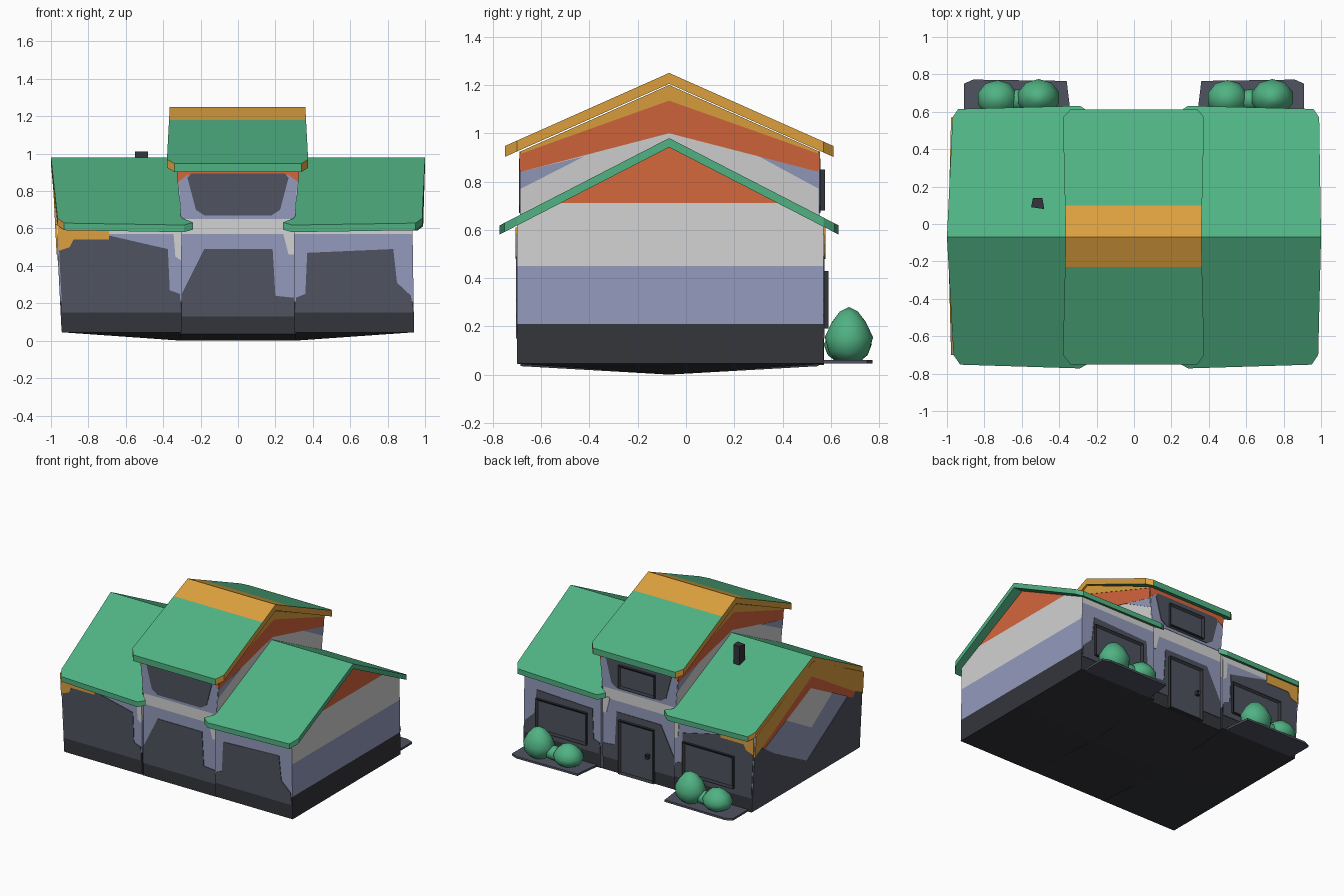
import bpy, bmesh
from mathutils import Vector

cube = bpy.data.objects.get("Cube")
if cube:
    bpy.data.objects.remove(cube, do_unlink=True)


# Colours, given as display values and stored linear
def material(name, *rgb):
    lin = [((c / 255 + 0.055) / 1.055) ** 2.4 for c in rgb] + [1]
    m = bpy.data.materials.new(name)
    m.use_nodes = True
    m.diffuse_color = lin
    m.node_tree.nodes["Principled BSDF"].inputs["Base Color"].default_value = lin
    return m


MATS = [material("roof_green", 80, 178, 131), material("gold", 220, 160, 62),
        material("orange", 212, 102, 60), material("light_grey", 210, 210, 210),
        material("lavender", 148, 155, 188), material("slate", 80, 83, 96),
        material("charcoal", 52, 53, 59)]
GREEN, GOLD, ORANGE, WHITE, BLUE, SLATE, COAL = range(7)
YC = -0.07    # ridge line of both roofs


def finish(name, bm, rule, smooth=False):
    """Turn a bmesh into an object, colouring faces by a rule or one index."""
    bmesh.ops.recalc_face_normals(bm, faces=bm.faces)
    for f in bm.faces:
        f.material_index = rule(f) if callable(rule) else rule
        f.smooth = smooth
    me = bpy.data.meshes.new(name)
    bm.to_mesh(me)
    bm.free()
    for m in MATS:
        me.materials.append(m)
    ob = bpy.data.objects.new(name, me)
    bpy.context.collection.objects.link(ob)
    return ob


def slice_at(bm, axis, values):
    for v in values:
        n = Vector([float(i == axis) for i in range(3)])
        bmesh.ops.bisect_plane(bm, geom=bm.verts[:] + bm.edges[:] + bm.faces[:],
                               plane_co=n * v, plane_no=n)


def loft(name, ring_a, ring_b, rule, cuts=()):
    """Solid between two matching rings of points."""
    bm = bmesh.new()
    a = [bm.verts.new(p) for p in ring_a]
    b = [bm.verts.new(p) for p in ring_b]
    bm.faces.new(a)
    bm.faces.new(b)
    for i in range(len(a)):
        j = (i + 1) % len(a)
        bm.faces.new((a[i], a[j], b[j], b[i]))
    slice_at(bm, 2, cuts)
    return finish(name, bm, rule)


def plate(name, points, place, normal, rule, t=0.004):
    """Thin painted panel; place maps flat points onto the wall."""
    ring = [Vector(place(*p)) for p in points]
    return loft(name, ring, [p + Vector(normal) * t for p in ring], rule)


def roof(name, plan, ridge, slope, t, rule, cuts=()):
    """Gable slab over a plan outline."""
    bm = bmesh.new()
    bm.faces.new([bm.verts.new((x, y, 0)) for x, y in plan])
    slice_at(bm, 1, [YC, *cuts])
    for v in bm.verts:
        v.co.z = ridge - slope * abs(v.co.y - YC)
    ext = bmesh.ops.extrude_face_region(bm, geom=bm.faces[:])["geom"]
    bmesh.ops.translate(bm, vec=(0, 0, -t),
                        verts=[g for g in ext if isinstance(g, bmesh.types.BMVert)])
    return finish(name, bm, rule)


# Wall planes, some of them leaning
def right_x(z): return -0.938 - 0.05 * z
def left_x(z): return 0.942 - 0.015 * z
def upper_x(z): return 0.305 + 0.07 * (z - 0.65)


# Ground floor wings with banded outer walls
def wing_colour(f):
    z, n = f.calc_center_median().z, f.normal
    if n.z < -0.5 or (z < 0.21 and n.x > -0.9):
        return COAL
    if n.x > 0.9:
        return BLUE if z < 0.45 else WHITE if z < 0.71 else ORANGE
    return WHITE if z > 0.57 and n.x > -0.9 else BLUE


wing_profile = [(-0.70, 0.045), (YC, 0.045), (0.57, 0.045),
                (0.57, 0.62), (YC, 0.95), (-0.70, 0.62)]
for name, outer, inner in (("left_wing", left_x, 0.30), ("right_wing", right_x, -0.30)):
    loft(name, [(outer(z), y, z) for y, z in wing_profile],
         [(inner, y, 0.0 if (y, z) == (YC, 0.045) else z) for y, z in wing_profile],
         wing_colour, (0.21, 0.45, 0.57, 0.71))

# Middle of the ground floor
middle = [(-0.685, 0.035), (YC, 0.0), (0.55, 0.035), (0.55, 0.66), (-0.685, 0.66)]
loft("middle_bay", [(-0.31, *p) for p in middle], [(0.31, *p) for p in middle],
     wing_colour, (0.21, 0.57))

# Upper storey, flaring outwards
upper = [(-0.685, 0.60), (0.55, 0.60), (0.55, 0.925), (YC, 1.2), (-0.685, 0.925)]
loft("upper_storey", [(-upper_x(z), y, z) for y, z in upper],
     [(upper_x(z), y, z) for y, z in upper], WHITE)

# Roofs
half = [(0.30, -0.70), (0.24, -0.745), (0.29, -0.772), (0.95, -0.752), (0.985, -0.70),
        (1.0, YC), (0.99, 0.57), (0.96, 0.615), (0.29, 0.632), (0.24, 0.60), (0.30, 0.57)]
roof("left_roof", half, 0.98, 0.515, 0.038, GREEN)
roof("right_roof", [(-x + (0.02 if 0.9 < x < 1 else 0), y) for x, y in half],
     0.98, 0.515, 0.038, lambda f: GOLD if f.normal.x < -0.8 else GREEN)


def upper_roof_colour(f):
    y = f.calc_center_median().y
    return GOLD if abs(f.normal.x) > 0.5 or -0.23 < y < 0.10 else GREEN


roof("upper_roof", [(-0.34, -0.75), (-0.38, -0.70), (-0.365, YC), (-0.38, 0.57), (-0.34, 0.612),
                    (0.34, 0.612), (0.375, 0.57), (0.36, YC), (0.375, -0.70), (0.34, -0.75)],
     1.25, 0.445, 0.045, upper_roof_colour, (-0.23, 0.10))

# Painted gables of the upper storey
for side, s in (("left", 1), ("right", -1)):
    def on_gable(y, z): return (s * upper_x(z), y, z)
    n = (s, 0, 0)
    plate(side + "_gable_orange", [(-0.685, 0.84), (YC, 1.0), (0.55, 0.84), (0.55, 0.925),
                                   (YC, 1.2), (-0.685, 0.925)], on_gable, n, ORANGE)
    plate(side + "_gable_gold", [(-0.685, 0.915), (YC, 1.135), (0.55, 0.915), (0.55, 0.925),
                                 (YC, 1.2), (-0.685, 0.925)], on_gable, n, GOLD, 0.007)
    for end, y, m in (("front", -0.685, -0.42), ("back", 0.55, 0.30)):
        plate(f"{side}_{end}_gable_corner", [(y, 0.77), (y, 0.84), (m, 0.905)],
              on_gable, n, BLUE, 0.003)

# Painted right end wall
def on_right(y, z): return (right_x(z), y, z)
W = (-1, 0, 0)
plate("right_wall_dark", [(-0.70, 0.05), (0.57, 0.05), (0.57, 0.56), (0.33, 0.40),
                          (YC, 0.19), (-0.60, 0.55), (-0.70, 0.56)], on_right, W, SLATE, 0.003)
plate("right_wall_light", [(YC, 0.80), (0.22, 0.61), (-0.10, 0.43), (-0.33, 0.60)],
      on_right, W, WHITE, 0.005)
plate("right_wall_orange", [(-0.66, 0.56), (-0.58, 0.47), (YC, 0.74), (0.46, 0.48), (0.54, 0.56),
                            (YC, 0.90)], on_right, W, ORANGE, 0.007)
plate("right_wall_gold", [(-0.70, 0.62), (-0.70, 0.46), (-0.60, 0.51), (YC, 0.83), (0.50, 0.50),
                          (0.57, 0.46), (0.57, 0.62), (YC, 0.945)], on_right, W, GOLD, 0.009)

# Painted front and back walls
for end, wing_y, mid_y, d in (("front", -0.70, -0.685, -1), ("back", 0.57, 0.55, 1)):
    def on_wing(x, z): return (x, wing_y, z)
    def on_mid(x, z): return (x, mid_y, z)
    n = (0, d, 0)
    plate(end + "_right_panel", [(-0.94, 0.15), (-0.305, 0.15), (-0.31, 0.25), (-0.365, 0.27),
                                 (-0.375, 0.49), (-0.68, 0.56), (-0.96, 0.56)], on_wing, n, SLATE)
    plate(end + "_left_panel", [(0.305, 0.15), (0.935, 0.15), (0.925, 0.24), (0.85, 0.31),
                                (0.83, 0.49), (0.60, 0.48), (0.37, 0.47), (0.36, 0.25),
                                (0.31, 0.23)], on_wing, n, SLATE)
    plate(end + "_gold_corner", [(-0.962, 0.61), (-0.96, 0.48), (-0.90, 0.50), (-0.88, 0.54),
                                 (-0.69, 0.54), (-0.69, 0.61)], on_wing, n, GOLD, 0.007)
    plate(end + "_door_surround", [(-0.30, 0.13), (0.30, 0.13), (0.30, 0.23), (0.20, 0.24),
                                   (0.185, 0.49), (-0.18, 0.49), (-0.30, 0.25)], on_mid, n, SLATE)
    # pale drips at the tops of the pillars
    plate(end + "_left_drip", [(0.30, 0.58), (0.30, 0.46), (0.27, 0.46), (0.24, 0.58)],
          on_mid, n, WHITE)
    plate(end + "_right_drip", [(-0.345, 0.58), (-0.335, 0.45), (-0.305, 0.43), (-0.302, 0.58)],
          on_wing, n, WHITE)
    # upper wall
    plate(end + "_upper_wall", [(-0.303, 0.65), (0.303, 0.65), (0.322, 0.92), (-0.322, 0.92)],
          on_mid, n, BLUE, 0.003)
    plate(end + "_upper_orange", [(-0.32, 0.85), (-0.27, 0.885), (0.27, 0.885), (0.32, 0.85),
                                  (0.324, 0.925), (-0.324, 0.925)], on_mid, n, ORANGE, 0.005)
    plate(end + "_upper_panel", [(-0.18, 0.67), (0.18, 0.67), (0.225, 0.70), (0.27, 0.87),
                                 (0.25, 0.895), (-0.25, 0.895), (-0.27, 0.87), (-0.225, 0.70)],
          on_mid, n, SLATE, 0.008)


# Framed door and windows at the back
def framed(name, x0, x1, z0, z1, y0, y1):
    bm = bmesh.new()
    bmesh.ops.create_cube(bm, size=1)
    for v in bm.verts:
        v.co = (x0 if v.co.x < 0 else x1, y0 if v.co.y < 0 else y1, z0 if v.co.z < 0 else z1)
    pane = [f for f in bm.faces if f.normal.y > 0.9]
    bmesh.ops.inset_region(bm, faces=pane, thickness=0.022, depth=0)
    bmesh.ops.translate(bm, vec=(0, -0.012, 0), verts=pane[0].verts)
    finish(name, bm, lambda f: SLATE if f.normal.y > 0.9 else COAL)


framed("back_door", -0.13, 0.16, 0.04, 0.44, 0.53, 0.572)
framed("upper_window", -0.14, 0.16, 0.68, 0.85, 0.53, 0.575)
framed("left_window", 0.41, 0.83, 0.19, 0.43, 0.55, 0.59)
framed("right_window", -0.80, -0.38, 0.19, 0.43, 0.55, 0.59)
framed("door_handle", -0.095, -0.07, 0.22, 0.25, 0.56, 0.585)

# Chimney on the right roof
stack = [(-0.55, 0.09), (-0.48, 0.08), (-0.49, 0.14), (-0.54, 0.14)]
loft("chimney", [(x * 0.97 - 0.015, y, 0.85) for x, y in stack],
     [(x, y, 1.012) for x, y in stack], COAL)

# Planting beds, each with a tall and a short bush
bed = [(0.335, 0.56), (0.36, 0.765), (0.86, 0.772), (0.91, 0.75), (0.91, 0.56)]
for side, s, tall, short in (("left", 1, 0.74, 0.50), ("right", -1, -0.51, -0.73)):
    loft(side + "_bed", [(s * x, y, 0.045) for x, y in bed],
         [(s * x, y, 0.06) for x, y in bed], SLATE)
    for kind, x, y, h, r in (("tall", tall, 0.675, 0.225, 0.115), ("short", short, 0.67, 0.16, 0.11)):
        bm = bmesh.new()
        bmesh.ops.create_icosphere(bm, subdivisions=2, radius=1)
        for v in bm.verts:
            taper = 1 - 0.3 * max(v.co.z, 0)
            v.co = (x + v.co.x * r * taper, y + v.co.y * 0.1 * taper,
                    0.055 + h * max(0, (v.co.z + 0.8) / 1.8))
        finish(f"{side}_{kind}_bush", bm, GREEN, smooth=True)
    # low growth joining the two
    bm = bmesh.new()
    bmesh.ops.create_icosphere(bm, subdivisions=2, radius=1)
    for v in bm.verts:
        v.co = ((tall + short) / 2 + v.co.x * 0.12, 0.665 + v.co.y * 0.055, 0.11 + v.co.z * 0.05)
    finish(side + "_low_bush", bm, GREEN, smooth=True)
